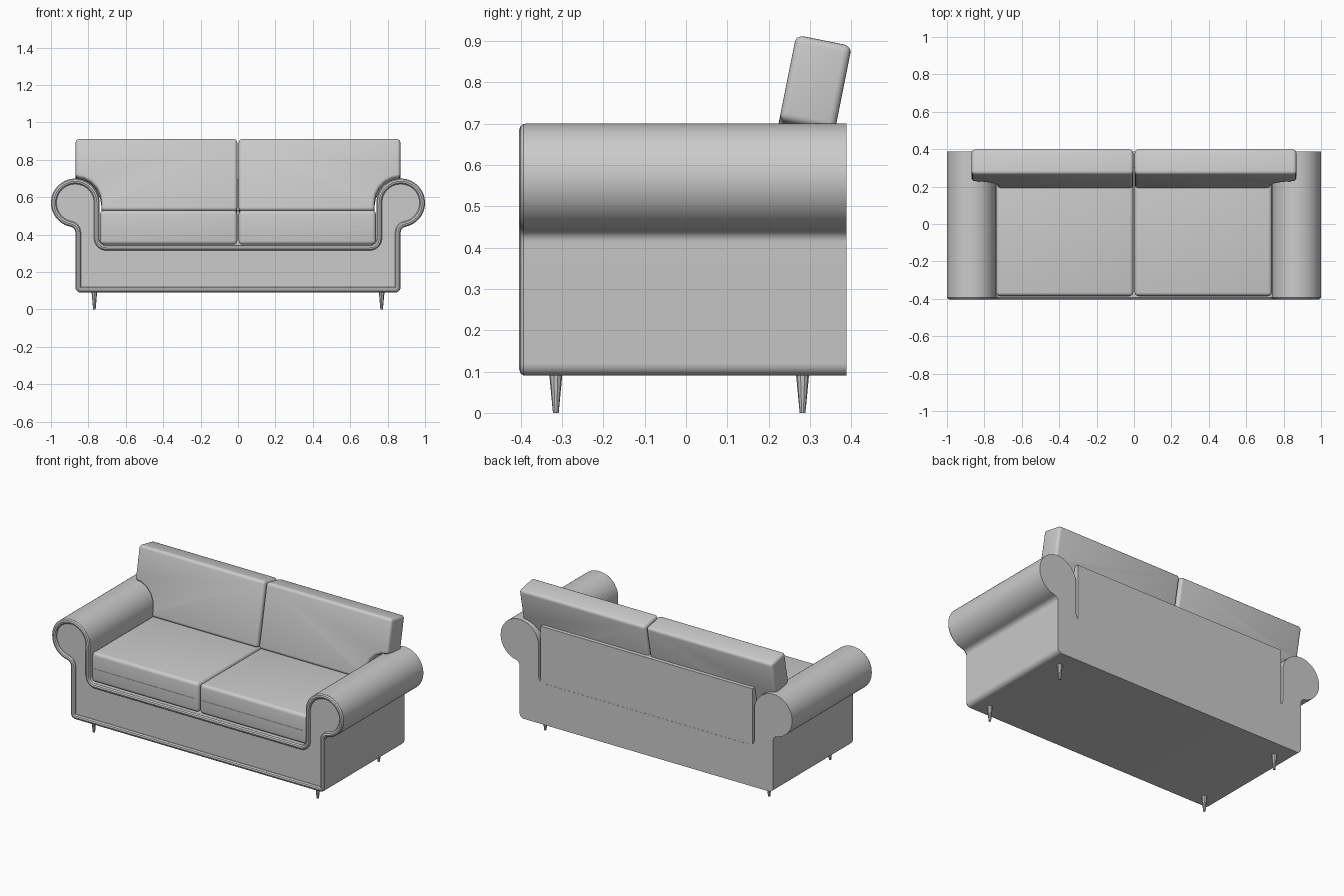
import bpy, bmesh
from math import sin, cos, radians, atan2, sqrt, degrees
from mathutils import Matrix

if "Cube" in bpy.data.objects:
    bpy.data.objects.remove(bpy.data.objects["Cube"])


def finish(obj, bevel=0, segments=4):
    bpy.ops.object.select_all(action='DESELECT')
    bpy.context.view_layer.objects.active = obj
    obj.select_set(True)
    if bevel:
        m = obj.modifiers.new("soft_edges", 'BEVEL')
        m.width, m.segments = bevel, segments
        m.limit_method, m.angle_limit = 'ANGLE', radians(40)
        bpy.ops.object.modifier_apply(modifier=m.name)
    bpy.ops.object.shade_smooth_by_angle(angle=radians(35))
    return obj


def link(name, data):
    obj = bpy.data.objects.new(name, data)
    bpy.context.collection.objects.link(obj)
    return obj


def prism(name, pts, y0, y1, bevel=0, matrix=None):
    """Extrude an x-z outline from y0 to y1."""
    bm = bmesh.new()
    face = bm.faces.new([bm.verts.new((x, y0, z)) for x, z in pts])
    ext = bmesh.ops.extrude_face_region(bm, geom=[face])
    moved = [v for v in ext['geom'] if isinstance(v, bmesh.types.BMVert)]
    bmesh.ops.translate(bm, verts=moved, vec=(0, y1 - y0, 0))
    bmesh.ops.recalc_face_normals(bm, faces=bm.faces)
    if matrix:
        bm.transform(matrix)
    mesh = bpy.data.meshes.new(name)
    bm.to_mesh(mesh)
    bm.free()
    return finish(link(name, mesh), bevel)


def box(name, x0, x1, y0, y1, z0, z1, bevel=0):
    return prism(name, [(x0, z0), (x1, z0), (x1, z1), (x0, z1)], y0, y1, bevel)


def arc(cx, cz, r, a0, a1, n):
    angles = [radians(a0 + (a1 - a0) * i / n) for i in range(n + 1)]
    return [(cx + r * cos(a), cz + r * sin(a)) for a in angles]


ARM_X, ARM_Z, ARM_R = 0.87, 0.57, 0.13


def frame_outline(d):
    """Front outline of base and rolled arms, inset by d."""
    dz = sqrt((ARM_R + 0.03) ** 2 - 0.03 ** 2)
    a = degrees(atan2(dz, -0.03))
    right = arc(0.84, 0.12, 0.03 - d, -90, 0, 5)
    right += arc(0.90, ARM_Z - dz, 0.03 + d, 180, a, 5)
    right += arc(ARM_X, ARM_Z, ARM_R - d, a - 180, 180, 36)[1:]
    right += arc(0.705, 0.38, 0.035 + d, 0, -90, 6)
    return right + [(-x, z) for x, z in reversed(right)]


# Base and arms in one upholstered body
prism("frame", frame_outline(0), -0.388, 0.388)

# Rounded piping around the front edge
curve = bpy.data.curves.new("front_piping", 'CURVE')
curve.dimensions = '3D'
curve.bevel_depth, curve.bevel_resolution = 0.0155, 3
path = frame_outline(0.015)
spline = curve.splines.new('POLY')
spline.points.add(len(path) - 1)
for p, (x, z) in zip(spline.points, path):
    p.co = (x, -0.388, z, 1)
spline.use_cyclic_u = True
piping = link("front_piping", curve)
bpy.ops.object.select_all(action='DESELECT')
bpy.context.view_layer.objects.active = piping
piping.select_set(True)
bpy.ops.object.convert(target='MESH')
finish(bpy.context.view_layer.objects.active)

# Back panel between the arms
box("back_panel", -0.727, 0.727, 0.30, 0.387, 0.33, 0.695)

# Back cushion outline: notched around the arm, height measured from its foot
back = [(0.004, 0), (0.73, 0)]
back += arc(0.868, 0.045, 0.138, 180, 90, 5)
back += [(0.868, 0.392), (0.004, 0.392)]
tilt = Matrix.Translation((0, 0.19, 0.53)) @ Matrix.Rotation(radians(-11.3), 4, 'X')

for side, s in (("left", -1), ("right", 1)):
    # Seat cushion with a seam along its front
    x0, x1 = sorted((s * 0.004, s * 0.737))
    box(side + "_seat_cushion", x0, x1, -0.385, 0.30, 0.347, 0.53, 0.02)
    box(side + "_seat_seam", x0 + 0.02, x1 - 0.02, -0.387, -0.37, 0.427, 0.433)

    # Leaning back cushion
    prism(side + "_back_cushion", [(s * x, z) for x, z in back],
          0, 0.137, 0.018, tilt)

    # Tapered legs
    for place, y in (("front", -0.315), ("back", 0.282)):
        bpy.ops.mesh.primitive_cone_add(vertices=10, radius1=0.007, radius2=0.016,
                                        depth=0.095, location=(s * 0.768, y, 0.0475))
        leg = bpy.context.object
        leg.name = f"{side}_{place}_leg"
        finish(leg)
